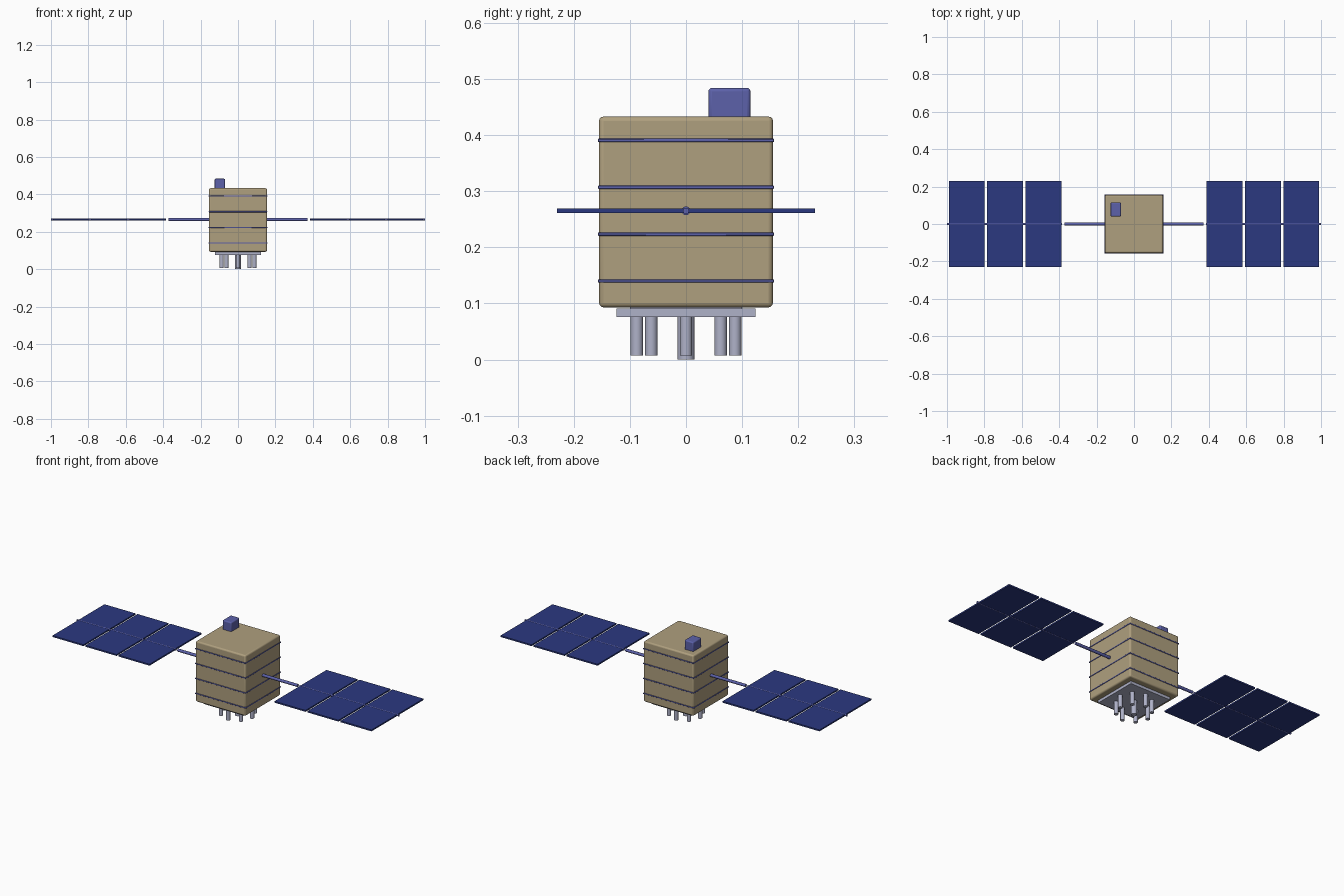
import bpy, math
from mathutils import Matrix

default = bpy.data.objects.get("Cube")
if default:
    bpy.data.objects.remove(default, do_unlink=True)


def material(name, rgb):
    m = bpy.data.materials.new(name)
    m.use_nodes = True
    m.diffuse_color = (*rgb, 1)
    m.node_tree.nodes["Principled BSDF"].inputs["Base Color"].default_value = (*rgb, 1)
    return m


TAN = material("tan foil", (0.43, 0.35, 0.21))
BLUE = material("violet blue trim", (0.107, 0.12, 0.40))
NAVY = material("navy solar cells", (0.024, 0.04, 0.216))
METAL = material("pale metal", (0.43, 0.445, 0.58))


def finish(name, mat, bevel=0, segments=3):
    ob = bpy.context.object
    ob.name = name
    ob.data.materials.append(mat)
    if bevel:
        mod = ob.modifiers.new("rounded edges", "BEVEL")
        mod.width, mod.segments = bevel, segments
    bpy.ops.object.shade_smooth_by_angle(angle=math.radians(35))
    return ob


def box(name, mat, lo, hi, bevel=0, segments=3):
    centre = [(a + b) / 2 for a, b in zip(lo, hi)]
    bpy.ops.mesh.primitive_cube_add(size=1, location=centre)
    size = [b - a for a, b in zip(lo, hi)]
    bpy.context.object.data.transform(Matrix.Diagonal((*size, 1)))
    return finish(name, mat, bevel, segments)


def rod(name, mat, centre, radius, length, along_x=False, sides=24):
    turn = (0, math.pi / 2, 0) if along_x else (0, 0, 0)
    bpy.ops.mesh.primitive_cylinder_add(vertices=sides, radius=radius, depth=length,
                                        location=centre, rotation=turn)
    return finish(name, mat)


# Main body with trim bands
W = 0.155
box("body", TAN, (-W, -W, 0.093), (W, W, 0.433), 0.008)
B = W + 0.002
for i in range(4):
    z = 0.14 + i * 0.0835
    box(f"trim_band_{i + 1}", BLUE, (-B, -B, z - 0.003), (B, B, z + 0.003), 0.001, 1)

# Sensor box on the roof
box("roof_sensor", BLUE, (-0.125, 0.04, 0.425), (-0.07, 0.115, 0.484), 0.006)

# Base plate with a ring of thrusters
P = 0.124
box("base_plate", METAL, (-P, -P, 0.076), (P, P, 0.091))
box("base_spacer", METAL, (-0.1, -0.1, 0.085), (0.1, 0.1, 0.1))
rod("centre_thruster", METAL, (0, 0, 0.04), 0.015, 0.08)
for i in range(8):
    a = i * math.pi / 4
    rod(f"thruster_{i + 1}", METAL,
        (0.0875 * math.cos(a), 0.0875 * math.sin(a), 0.0425), 0.011, 0.071)

# Solar wings
Z = 0.265
for side, s in (("left", 1), ("right", -1)):
    rod(f"{side}_boom", BLUE, (s * 0.257, 0, Z), 0.008, 0.23, True, 12)
    rod(f"{side}_panel_spine", BLUE, (s * 0.692, 0, Z), 0.0055, 0.616, True, 12)
    for i in range(3):
        x = s * (0.484 + i * 0.205)
        box(f"{side}_solar_panel_{i + 1}", NAVY,
            (x - 0.096, -0.23, Z - 0.004), (x + 0.096, 0.23, Z + 0.004))
